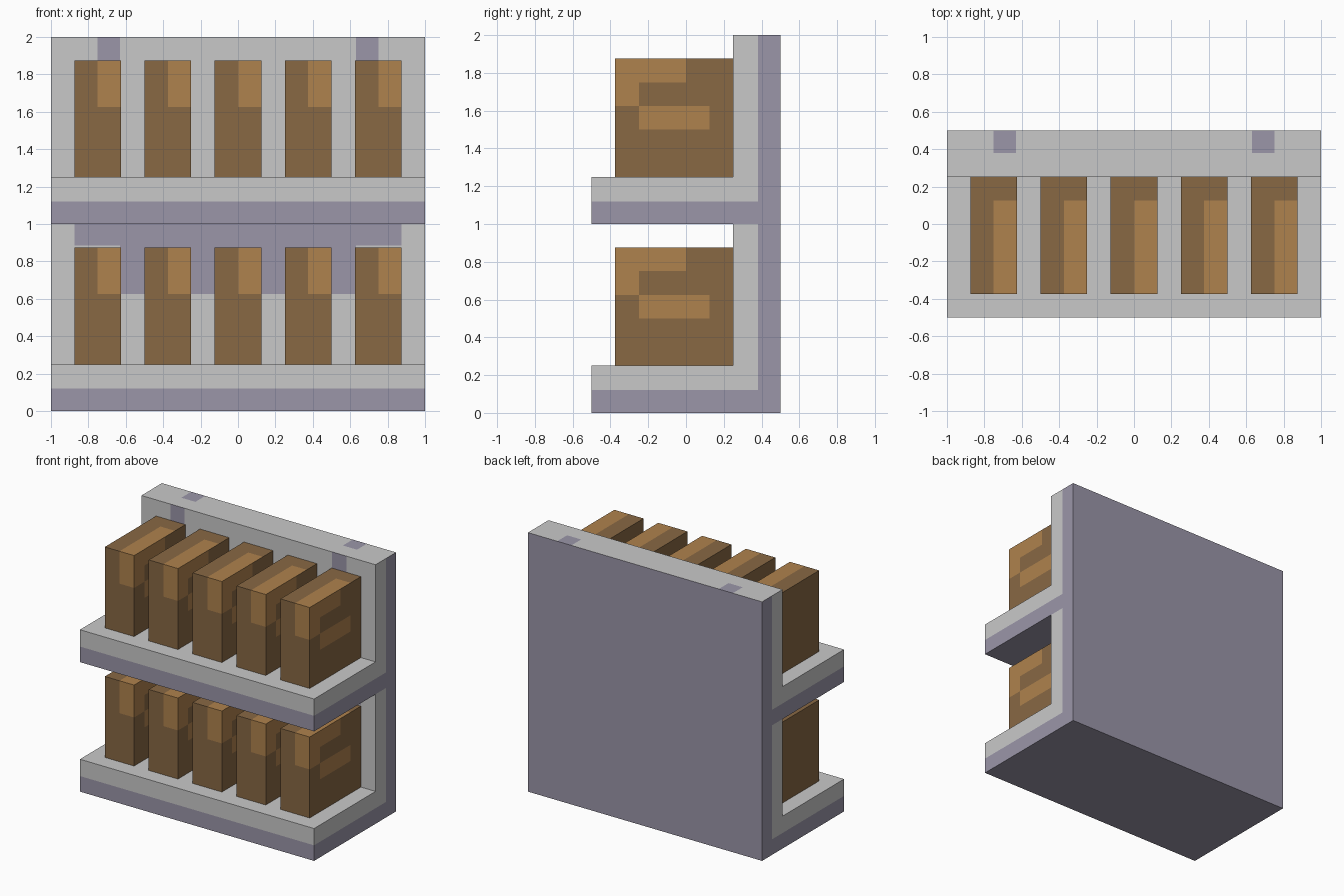
import bpy, bmesh
from mathutils import Vector

if "Cube" in bpy.data.objects:
    bpy.data.objects.remove(bpy.data.objects["Cube"])


def material(name, rgb):
    mat = bpy.data.materials.new(name)
    lin = [((c / 255 + 0.055) / 1.055) ** 2.4 for c in rgb]
    mat.diffuse_color = (*lin, 1)
    mat.use_nodes = True
    mat.node_tree.nodes["Principled BSDF"].inputs["Base Color"].default_value = mat.diffuse_color
    return mat


GREY = material("light grey", (201, 201, 201))
PURPLE = material("purple grey", (155, 150, 169))
DARK = material("dark brown", (136, 104, 68))
LIGHT = material("light brown", (175, 130, 77))


def cut(bm, axis, values):
    """Score the mesh along planes so colour borders have clean edges."""
    normal = Vector((0, 0, 0))
    normal[axis] = 1
    for v in values:
        bmesh.ops.bisect_plane(bm, geom=bm.verts[:] + bm.edges[:] + bm.faces[:],
                               plane_co=normal * v, plane_no=normal, dist=1e-5)


def finish(bm, name, mats, rule):
    """Colour faces by rule (True gives the second material)."""
    bmesh.ops.recalc_face_normals(bm, faces=bm.faces[:])
    for f in bm.faces:
        f.material_index = int(rule(f.calc_center_median(), f.normal))
    mesh = bpy.data.meshes.new(name)
    bm.to_mesh(mesh)
    bm.free()
    for m in mats:
        mesh.materials.append(m)
    obj = bpy.data.objects.new(name, mesh)
    bpy.context.collection.objects.link(obj)
    return obj


# Rack: side profile of back panel plus two shelves, extruded across x
def rack_colour(c, n):
    x = abs(c.x)
    if n.y > 0.5 or n.z < -0.5:                      # back and undersides
        return True
    if n.z > 0.5:                                    # notches on the top edge
        return c.z > 1.9 and c.y > 0.38 and 0.63 < x < 0.75
    if n.y < -0.5 and c.y > 0:                       # panel front
        if c.z > 1.5:
            return c.z > 1.875 and 0.63 < x < 0.75
        return (c.z > 0.625 and x < 0.63) or (c.z > 0.885 and x < 0.875)
    in_band = c.z % 1.0 < 0.12                       # shelf fronts and rack ends
    return in_band or (abs(n.x) > 0.5 and c.y > 0.38)


bm = bmesh.new()
cells = [(0.25, 0.5, a, b) for a, b in ((0, 0.25), (0.25, 1), (1, 1.25), (1.25, 2))]
cells += [(-0.5, 0.25, z, z + 0.25) for z in (0, 1)]
for y0, y1, z0, z1 in cells:
    bm.faces.new([bm.verts.new((-1, y, z))
                  for y, z in ((y0, z0), (y1, z0), (y1, z1), (y0, z1))])
bmesh.ops.remove_doubles(bm, verts=bm.verts[:], dist=1e-4)
ext = bmesh.ops.extrude_face_region(bm, geom=bm.faces[:], use_keep_orig=True)
bmesh.ops.translate(bm, vec=(2, 0, 0),
                    verts=[g for g in ext["geom"] if isinstance(g, bmesh.types.BMVert)])
cut(bm, 0, [s * v for v in (0.63, 0.75, 0.875) for s in (-1, 1)])
cut(bm, 1, [0.38])
cut(bm, 2, [0.12, 0.625, 0.885, 1.12, 1.875])
finish(bm, "rack", (GREY, PURPLE), rack_colour)


# Shelf boxes: coordinates are local, with the origin at the bottom centre
def box_colour(c, n):
    if n.z > 0.5:                                    # lid stripe
        return c.x > 0 and c.y < 0.125
    if n.y < -0.5:                                   # front corner patch
        return c.x > 0 and c.z > 0.375
    if n.x > 0.5:                                    # stepped mark on the right side
        if c.z > 0.5:
            return c.y < 0
        if c.z > 0.375:
            return c.y < -0.25
        return c.z > 0.25 and -0.25 < c.y < 0.125
    return False


bm = bmesh.new()
bmesh.ops.create_cube(bm, size=1)
bmesh.ops.scale(bm, vec=(0.25, 0.625, 0.625), verts=bm.verts[:])
bmesh.ops.translate(bm, vec=(0, -0.0625, 0.3125), verts=bm.verts[:])
cut(bm, 0, [0])
cut(bm, 1, [-0.25, 0, 0.125])
cut(bm, 2, [0.25, 0.375, 0.5])
first = finish(bm, "shelf_box", (DARK, LIGHT), box_colour)

# Two rows of five
for row in range(2):
    for i in range(5):
        box = first
        if row or i:
            box = bpy.data.objects.new("shelf_box", first.data)
            bpy.context.collection.objects.link(box)
        box.location = ((i - 2) * 0.375, 0, 0.25 + row)
